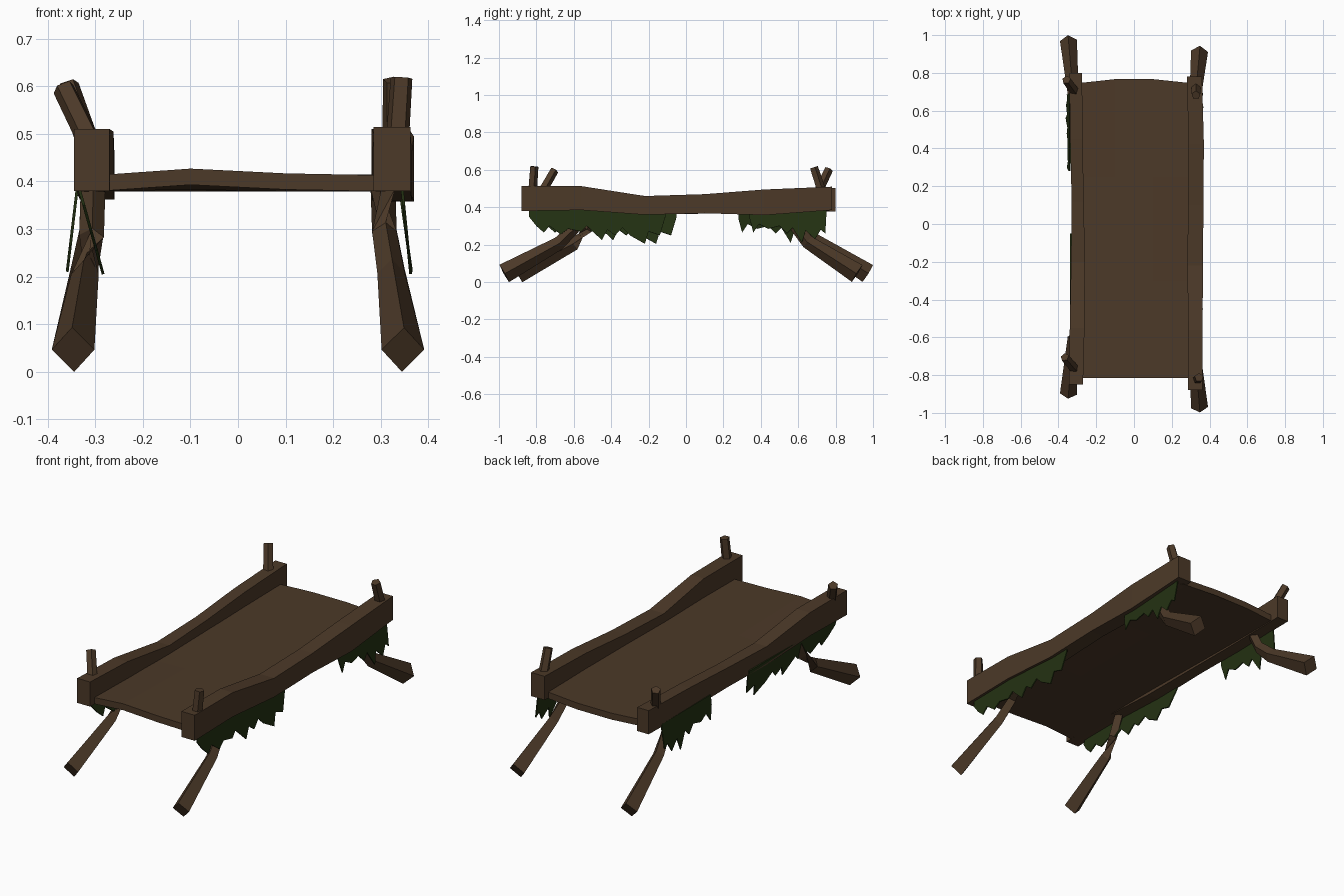
import bpy, bmesh, math
from mathutils import Vector

if "Cube" in bpy.data.objects:
    bpy.data.objects.remove(bpy.data.objects["Cube"])


def material(name, col):
    m = bpy.data.materials.new(name)
    m.diffuse_color = (*col, 1)
    m.use_nodes = True
    m.node_tree.nodes["Principled BSDF"].inputs["Base Color"].default_value = m.diffuse_color
    return m


wood = material("dark brown wood", (0.072, 0.041, 0.021))
green = material("dark green moss", (0.017, 0.031, 0.006))


def finish(name, bm, mat):
    bmesh.ops.recalc_face_normals(bm, faces=bm.faces[:])
    me = bpy.data.meshes.new(name)
    bm.to_mesh(me)
    bm.free()
    me.materials.append(mat)
    ob = bpy.data.objects.new(name, me)
    bpy.context.collection.objects.link(ob)
    return ob


def loft(name, rings, mat):
    """Closed skin through rings of equal point count, with end caps."""
    bm = bmesh.new()
    vs = [[bm.verts.new(p) for p in r] for r in rings]
    n = len(vs[0])
    for a, b in zip(vs, vs[1:]):
        for i in range(n):
            j = (i + 1) % n
            bm.faces.new((a[i], a[j], b[j], b[i]))
    bm.faces.new(vs[0])
    bm.faces.new(vs[-1])
    return finish(name, bm, mat)


def stick(name, path, sizes, n):
    """Tapered n-sided stick along a path; sizes = (half width, half height)."""
    pts = [Vector(p) for p in path]
    rings = []
    for k, p in enumerate(pts):
        t = (pts[min(k + 1, len(pts) - 1)] - pts[max(k - 1, 0)]).normalized()
        side = t.cross(Vector((0, 0, 1)))
        if abs(t.z) > 0.8:
            side = t.cross(Vector((0, 1, 0)))
        side.normalize()
        up = side.cross(t)
        w, h = sizes[k]
        rings.append([p + side * w * math.sin(2 * math.pi * i / n)
                      + up * h * math.cos(2 * math.pi * i / n) for i in range(n)])
    return loft(name, rings, wood)


# Side rails: stations of (y, inner x, outer x, bottom z, top z)
rails = {
    "right_rail": (1, [(-0.88, .285, .363, .38, .515), (-0.56, .288, .362, .385, .513),
                       (-0.22, .282, .366, .36, .46), (0.1, .287, .367, .368, .47),
                       (0.42, .288, .37, .358, .495), (0.78, .281, .36, .385, .51)]),
    "left_rail": (-1, [(-0.85, .27, .345, .38, .51), (-0.55, .262, .34, .382, .505),
                       (-0.2, .26, .333, .362, .458), (0.12, .266, .33, .366, .468),
                       (0.45, .272, .338, .37, .49), (0.80, .275, .342, .378, .503)]),
}
for name, (s, st) in rails.items():
    loft(name, [[(s * a, y, z0), (s * b, y, z0), (s * b, y, z1), (s * a, y, z1)]
                for y, a, b, z0, z1 in st], wood)

# Deck: thin, slightly warped slab
xs = [-0.30, -0.10, 0.10, 0.31]
deck = []
for y, bow, lift in [(-0.815, 0, (0, .014, .004, 0)), (-0.3, 0, (.0, .004, 0, 0)),
                     (0.25, 0, (0, 0, .003, 0)), (0.745, .022, (.002, 0, 0, .002))]:
    ys = [y, y + bow, y + bow, y]
    low = [(x, yy, .379 + l) for x, yy, l in zip(xs, ys, lift)]
    top = [(x, yy, .413 + l) for x, yy, l in zip(xs, ys, lift)]
    deck.append(low + top[::-1])
loft("deck", deck, wood)

# Bent legs: side, then (y, z) of foot, knee, shin top, hidden top
legs = {
    "front_right_leg": (1, [(-.972, .046), (-.68, .207), (-.59, .295), (-.54, .385)]),
    "front_left_leg": (-1, [(-.90, .046), (-.60, .205), (-.53, .285), (-.48, .385)]),
    "back_right_leg": (1, [(.915, .046), (.65, .215), (.585, .295), (.54, .385)]),
    "back_left_leg": (-1, [(.972, .046), (.69, .222), (.615, .295), (.57, .385)]),
}
for name, (s, yz) in legs.items():
    stick(name, [(s * x, y, z) for x, (y, z) in zip((.347, .322, .308, .305), yz)],
          [(.045, .053), (.029, .036), (.026, .03), (.026, .028)], 4)

# Corner stubs poking up through the rails
stubs = {
    "front_right_stub": ((.333, -.825, .45), (.344, -.813, .618)),
    "front_left_stub": ((-.295, -.79, .45), (-.367, -.705, .597)),
    "back_right_stub": ((.328, .735, .45), (.328, .682, .613)),
    "back_left_stub": ((-.305, .69, .45), (-.358, .763, .603)),
}
for name, (a, b) in stubs.items():
    stick(name, [a, b], [(.026, .026), (.024, .024)], 5)

# Ragged moss sheets hanging from the rails: base x, slant, (y, z) lower edge
front = [(-.84, .35), (-.80, .30), (-.76, .265), (-.73, .30), (-.67, .255), (-.63, .285),
         (-.56, .27), (-.53, .30), (-.45, .225), (-.42, .28), (-.38, .25), (-.34, .29),
         (-.30, .25), (-.22, .205), (-.20, .27), (-.14, .25), (-.11, .35)]
back = [(.34, .34), (.36, .265), (.39, .31), (.44, .285), (.50, .30), (.54, .26),
        (.57, .29), (.62, .21), (.64, .275), (.69, .23), (.72, .28), (.745, .26), (.75, .35)]
moss = {
    "front_right_moss": (.345, .10, front, 0),
    "back_right_moss": (.34, .14, back, 0),
    "front_left_moss": (-.335, .28, front, .06),
    "back_left_moss": (-.338, -.12, back, -.06),
}
for name, (x, slant, edge, dy) in moss.items():
    bm = bmesh.new()
    top = [bm.verts.new((x, y + dy, .388)) for y, z in edge]
    low = [bm.verts.new((x + (.388 - z) * slant, y + dy, z)) for y, z in edge]
    for i in range(len(edge) - 1):
        bm.faces.new((top[i], top[i + 1], low[i + 1], low[i]))
    ob = finish(name, bm, green)
    mod = ob.modifiers.new("thickness", "SOLIDIFY")
    mod.thickness = 0.006
    mod.offset = 0
